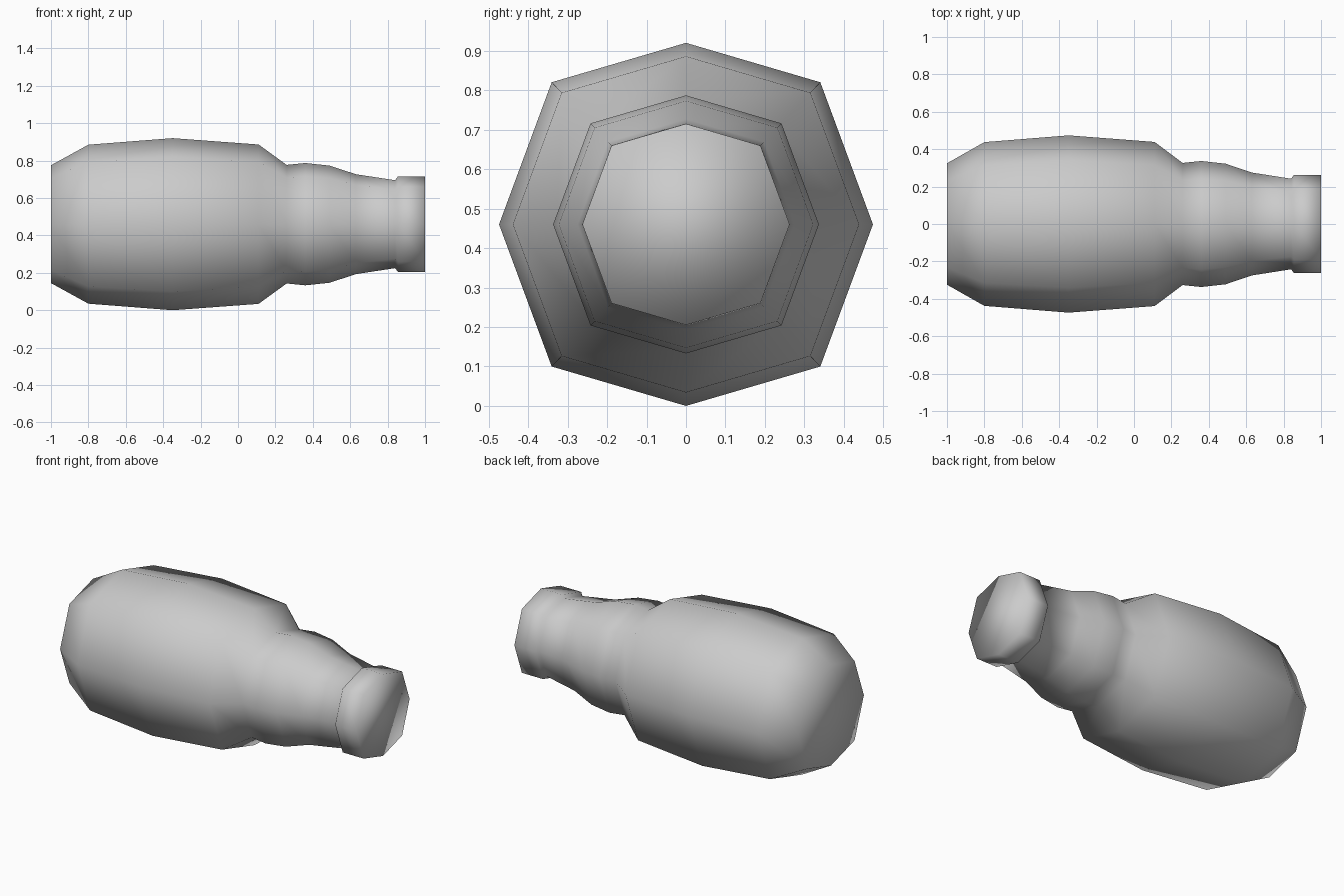
import bpy, bmesh

if "Cube" in bpy.data.objects:
    bpy.data.objects.remove(bpy.data.objects["Cube"])

CENTRE_Z = 0.463
# x position and vertical radius of each ring, base to cap
PROFILE = [(-1.0, .315), (-.80, .425), (-.35, .46), (.11, .426),
           (.26, .317), (.36, .327), (.49, .313), (.63, .267),
           (.84, .235), (.855, .255), (1.0, .255)]
# slightly irregular eight-sided cross-section (y, z) for radius 1
SECTION = [(1.03, 0), (.74, .783), (0, 1), (-.74, .783),
           (-1.03, 0), (-.74, -.783), (0, -1), (.74, -.783)]

bm = bmesh.new()

# rings along the bottle
rings = [[bm.verts.new((x, r * y, CENTRE_Z + r * z)) for y, z in SECTION]
         for x, r in PROFILE]

# skin between neighbouring rings
for a, b in zip(rings, rings[1:]):
    for i in range(8):
        j = (i + 1) % 8
        bm.faces.new((a[i], a[j], b[j], b[i]))

# flat base and cap end
bm.faces.new(rings[0])
bm.faces.new(rings[-1])
bmesh.ops.recalc_face_normals(bm, faces=bm.faces)

# drop the model exactly onto the floor
low = min(v.co.z for v in bm.verts)
for v in bm.verts:
    v.co.z -= low

# soft shading everywhere
for f in bm.faces:
    f.smooth = True

mesh = bpy.data.meshes.new("bottle")
bm.to_mesh(mesh)
bm.free()
bottle = bpy.data.objects.new("bottle", mesh)
bpy.context.collection.objects.link(bottle)
